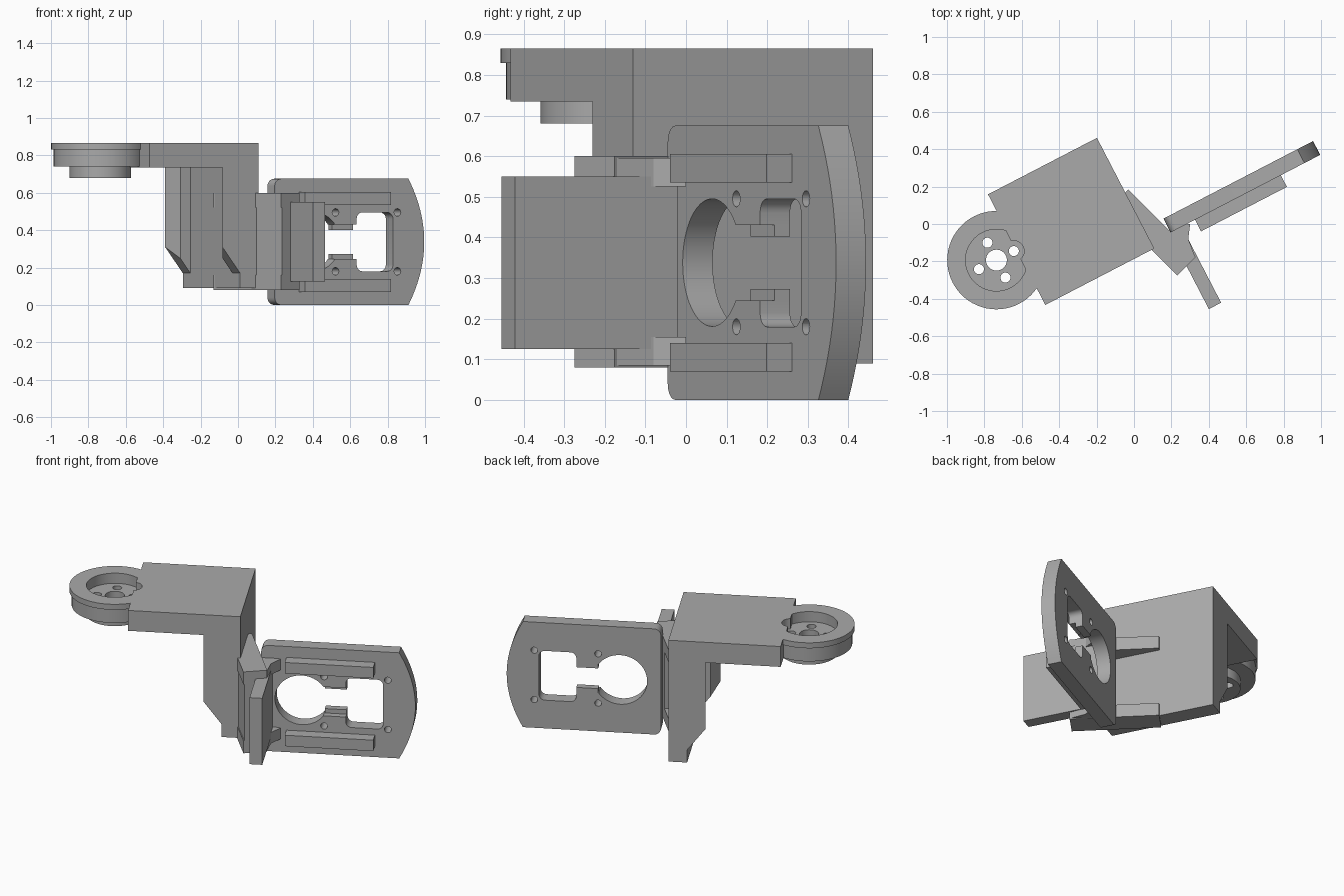
import bpy, bmesh, math
from mathutils import Matrix, Vector

cube = bpy.data.objects.get("Cube")
if cube:
    bpy.data.objects.remove(cube)

TURN = Matrix.Rotation(math.radians(27.4), 4, 'Z')  # whole bracket is yawed

grey = bpy.data.materials.new("plain grey")
grey.use_nodes = True
grey.diffuse_color = (0.4, 0.4, 0.4, 1)
grey.node_tree.nodes["Principled BSDF"].inputs["Base Color"].default_value = (0.4, 0.4, 0.4, 1)


def prism(name, outline, low, high, axis='Z', turn=TURN):
    """Extrude an outline along Z, or a (u, z) outline along the bracket's depth."""
    place = (lambda a, b, d: (a, b, d)) if axis == 'Z' else (lambda a, b, d: (a, d, b))
    bm = bmesh.new()
    ends = [[bm.verts.new(place(a, b, d)) for a, b in outline] for d in (low, high)]
    n = len(outline)
    for ring in ends:
        bm.faces.new(ring)
    for i in range(n):
        j = (i + 1) % n
        bm.faces.new((ends[0][i], ends[0][j], ends[1][j], ends[1][i]))
    bmesh.ops.recalc_face_normals(bm, faces=bm.faces)
    bm.transform(turn)
    mesh = bpy.data.meshes.new(name)
    bm.to_mesh(mesh)
    bm.free()
    mesh.materials.append(grey)
    obj = bpy.data.objects.new(name, mesh)
    bpy.context.collection.objects.link(obj)
    return obj


def box(a0, a1, b0, b1):
    return [(a0, b0), (a1, b0), (a1, b1), (a0, b1)]


def circle(a, b, r, n=48):
    return [(a + r * math.cos(2 * math.pi * i / n), b + r * math.sin(2 * math.pi * i / n))
            for i in range(n)]


def rounded(a0, a1, b0, b1, r):
    pts = []
    for k, (a, b) in enumerate(((a1 - r, b1 - r), (a0 + r, b1 - r), (a0 + r, b0 + r), (a1 - r, b0 + r))):
        for s in range(6):
            t = math.pi / 2 * (k + s / 5)
            pts.append((a + r * math.cos(t), b + r * math.sin(t)))
    return pts


def combine(obj, others, operation='DIFFERENCE'):
    for other in others:
        other.hide_render = True
        mod = obj.modifiers.new("cut", 'BOOLEAN')
        mod.operation, mod.solver, mod.object = operation, 'EXACT', other
        bpy.context.view_layer.objects.active = obj
        bpy.ops.object.modifier_apply(modifier=mod.name)
        bpy.data.objects.remove(other)


def smooth(obj):
    bpy.ops.object.select_all(action='DESELECT')
    obj.select_set(True)
    bpy.context.view_layer.objects.active = obj
    bpy.ops.object.shade_smooth_by_angle(angle=math.radians(25))


# Upper arm with the round mounting end
MID = 0.167
DISC = (-0.742, MID)
arm = prism("upper_arm", box(-0.62, 0.036, MID - 0.333, MID + 0.333), 0.735, 0.865)
combine(arm, [
    prism("rim", circle(*DISC, 0.263, 64), 0.83, 0.865),
    prism("disc", circle(*DISC, 0.25, 64), 0.74, 0.83),
    prism("boss", circle(*DISC, 0.165), 0.68, 0.78),
], 'UNION')
recess = [p for p in circle(*DISC, 0.165, 64) if p[0] <= -0.615]
recess.sort(key=lambda p: math.atan2(p[1] - DISC[1], p[0] - DISC[0]) % (2 * math.pi))
screws = [(DISC[0] + 0.105 * math.cos(k * math.pi / 2), DISC[1] + 0.105 * math.sin(k * math.pi / 2))
          for k in range(4)]
combine(arm, [prism("recess", recess, 0.80, 0.9),
              prism("clearance", circle(*screws[0], 0.055, 32), 0.80, 0.9),
              prism("bore", circle(*DISC, 0.056, 32), 0.6, 0.9)]
        + [prism("screw_hole", circle(*s, 0.027, 20), 0.6, 0.9) for s in screws])
smooth(arm)

# Upright wall, stiffened at both ends by ribs with slanted noses and tapered feet
prism("upright_wall", box(-0.073, 0.036, MID - 0.333, MID + 0.333), 0.09, 0.735)
for side, label in ((1, "back"), (-1, "front")):
    outer, inner = MID + side * 0.333, MID + side * 0.245
    rib = prism(label + "_rib", [(-0.18, outer), (-0.134, inner), (-0.073, inner), (-0.073, outer)],
                0.17, 0.735)
    foot = prism("foot_cut", [(-0.18, 0.31), (-0.073, 0.17), (-0.073, 0.1), (-0.3, 0.1), (-0.3, 0.31)],
                 -0.4, 0.8, 'Y')
    combine(rib, [foot])

# Diagonal bracket: two bars through the wall joined by a web
DIAGONAL = Matrix.Translation((0.1, -0.045, 0)) @ Matrix.Rotation(math.radians(-45), 4, 'Z')
for low, label in ((0.08, "lower"), (0.52, "upper")):
    prism(label + "_bar", box(-0.255, 0.255, -0.07, 0.07), low, low + 0.08, turn=DIAGONAL)
    # Knuckle that carries the end plate
    prism(label + "_knuckle", [(0.19, 0.0), (0.30, 0.0), (0.29, -0.08), (0.325, -0.17), (0.2, -0.12)],
          low + 0.005, low + 0.075, turn=Matrix())
prism("bracket_web", box(0.0, 0.255, -0.065, 0.07), 0.16, 0.52, turn=DIAGONAL)

# Flat side plate
prism("side_plate", box(0.146, 0.22, -0.588, -0.137), 0.125, 0.55)

# End plate with a bowed outer edge
HALF, SAG, CORNER = 0.3375, 0.095, 0.04
outline = []
for i in range(25):
    z = HALF * (i / 12 - 1)
    outline.append((1.054 - SAG * (z / HALF) ** 2, HALF + z))
for cz, start in ((2 * HALF - CORNER, 90), (CORNER, 180)):
    for s in range(6):
        t = math.radians(start + 18 * s)
        outline.append((0.153 + CORNER + CORNER * math.cos(t), cz + CORNER * math.sin(t)))
plate = prism("end_plate", outline, -0.13, -0.047, 'Y')
combine(plate, [
    prism("round_opening", circle(0.39, 0.338, 0.157, 64), -0.3, 0.1, 'Y'),
    prism("window", rounded(0.647, 0.866, 0.18, 0.495, 0.035), -0.3, 0.1, 'Y'),
    prism("neck", box(0.45, 0.7, 0.245, 0.43), -0.3, 0.1, 'Y'),
] + [prism("plate_hole", circle(u, z, 0.02, 20), -0.3, 0.1, 'Y')
     for u in (0.52, 0.893) for z in (0.18, 0.495)])
smooth(plate)

# Thin lips in the neck and long rails on the plate's front
for low, label in ((0.245, "lower"), (0.402, "upper")):
    prism(label + "_lip", box(0.52, 0.647, low, low + 0.028), -0.09, -0.047, 'Y')
for low, label in ((0.07, "lower"), (0.535, "upper")):
    prism(label + "_rail", box(0.30, 0.817, low, low + 0.07), -0.2, -0.13, 'Y')
